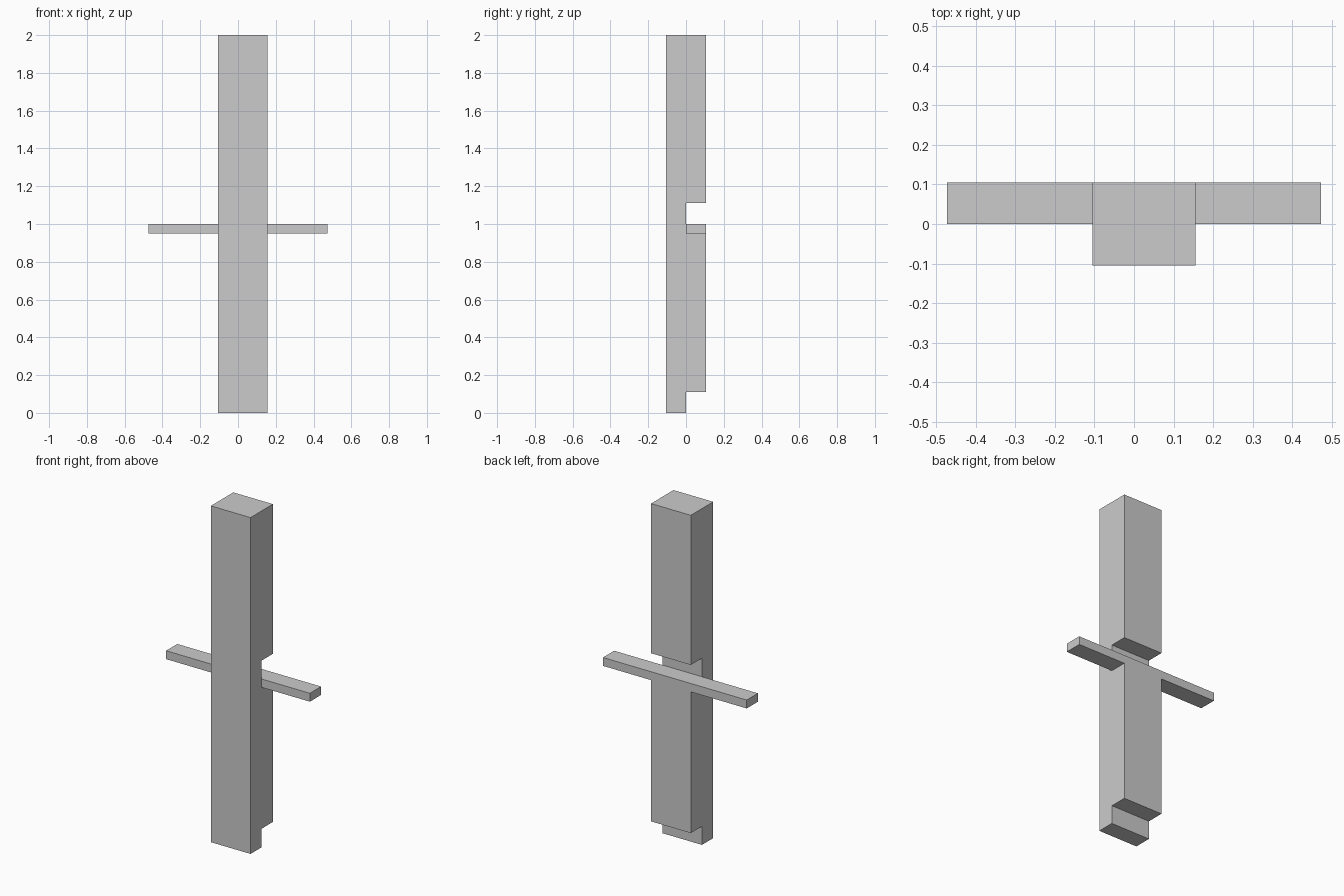
import bpy, bmesh

if "Cube" in bpy.data.objects:
    bpy.data.objects.remove(bpy.data.objects["Cube"])


def extrude_profile(name, profile, x0, x1):
    """Extrude a closed (y, z) profile along x from x0 to x1."""
    bm = bmesh.new()
    face = bm.faces.new([bm.verts.new((x0, y, z)) for y, z in profile])
    ext = bmesh.ops.extrude_face_region(bm, geom=[face], use_keep_orig=True)
    verts = [g for g in ext["geom"] if isinstance(g, bmesh.types.BMVert)]
    bmesh.ops.translate(bm, verts=verts, vec=(x1 - x0, 0, 0))
    bmesh.ops.recalc_face_normals(bm, faces=bm.faces)
    mesh = bpy.data.meshes.new(name)
    bm.to_mesh(mesh)
    bm.free()
    obj = bpy.data.objects.new(name, mesh)
    bpy.context.collection.objects.link(obj)
    return obj


D = 0.105                    # half depth of the post
BAR_BOTTOM, BAR_TOP = 0.95, 1.0
NOTCH = 0.11                 # notch height above each unit's base

# Upright post with a foot rebate and a mid-height notch in the back
extrude_profile("post", [
    (-D, 0), (0, 0), (0, NOTCH), (D, NOTCH),
    (D, BAR_BOTTOM), (0, BAR_BOTTOM), (0, 1 + NOTCH), (D, 1 + NOTCH),
    (D, 2), (-D, 2)], -0.105, 0.156)

# Crossbar lying in the bottom of the notch
extrude_profile("crossbar", [
    (0, BAR_BOTTOM), (D, BAR_BOTTOM), (D, BAR_TOP), (0, BAR_TOP)],
    -0.473, 0.473)
